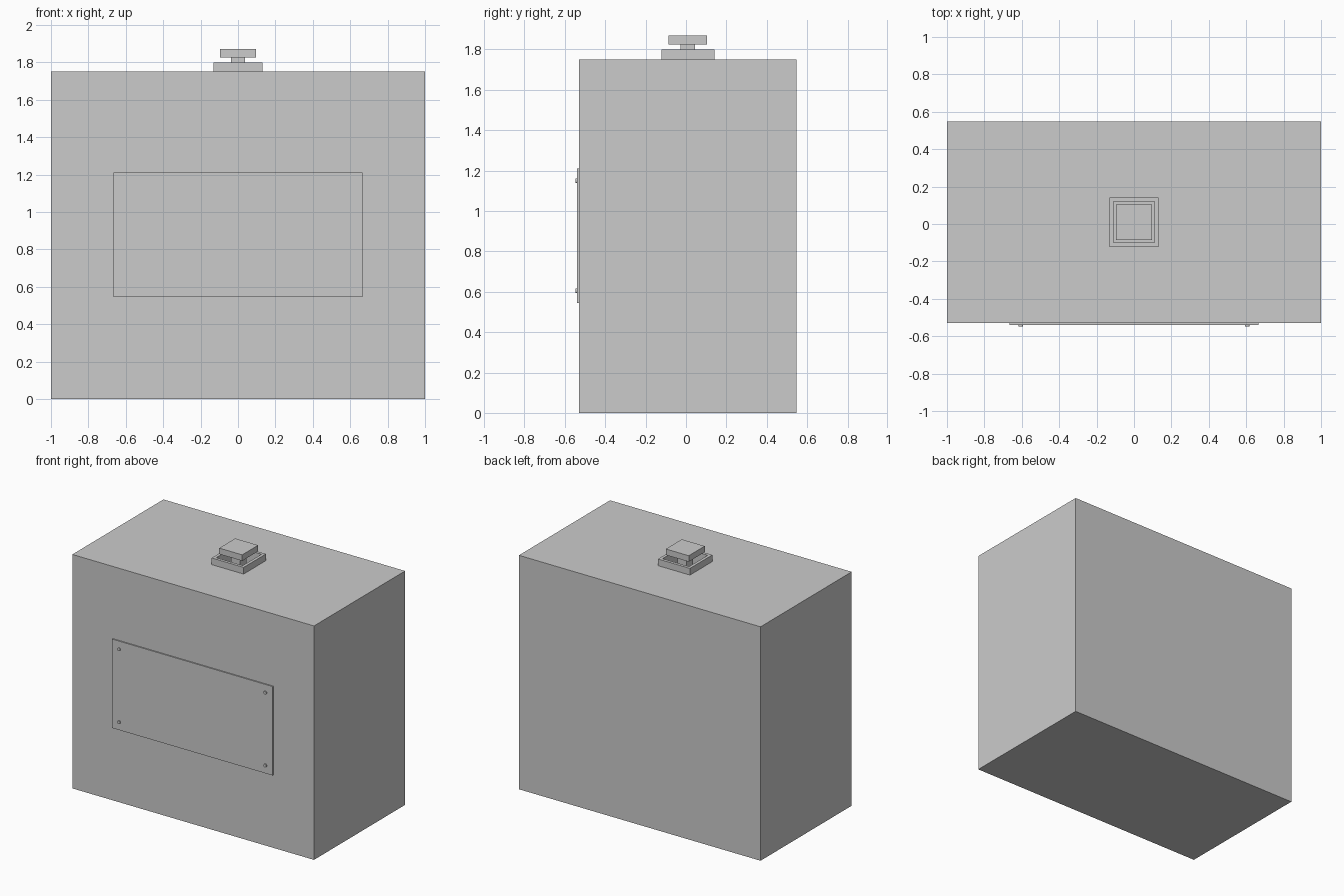
import bpy, bmesh
from mathutils import Matrix

if "Cube" in bpy.data.objects:
    bpy.data.objects.remove(bpy.data.objects["Cube"])


def box(name, x, y, z):
    """Box from (min, max) ranges on each axis."""
    bm = bmesh.new()
    bmesh.ops.create_cube(bm, size=1)
    for v in bm.verts:
        v.co = [(r[0] + r[1]) / 2 + c * (r[1] - r[0]) for r, c in zip((x, y, z), v.co)]
    return finish(name, bm)


def finish(name, bm):
    mesh = bpy.data.meshes.new(name)
    bm.to_mesh(mesh)
    bm.free()
    ob = bpy.data.objects.new(name, mesh)
    bpy.context.collection.objects.link(ob)
    return ob


F, B = -0.53, 0.547        # front and back of the case
T = 0.05                   # board thickness
H0, H1 = -0.10, 0.12       # plunger opening in y
S = 0.11                   # half width of the opening in x
TOP = 1.75

# Case boards
box("bottom_board", (-1, 1), (F, B), (0, T))
box("front_board", (-0.95, 0.95), (F, F + T), (T, TOP - T))
box("back_board", (-0.95, 0.95), (B - T, B), (T, TOP - T))
for side, s in (("left", -1), ("right", 1)):
    box(side + "_board", sorted((s * 0.95, s)), (F, B), (T, TOP - T))
    box(side + "_lid_board", sorted((s * S, s)), (F, B), (TOP - T, TOP))
    # Collar side strips
    box(side + "_collar_strip", sorted((s * S, s * 0.132)), (H0 - 0.022, H1 + 0.022), (TOP, 1.80))

# Lid strips and collar strips before and behind the opening
box("front_lid_strip", (-S, S), (F, H0), (TOP - T, TOP))
box("back_lid_strip", (-S, S), (H1, B), (TOP - T, TOP))
box("front_collar_strip", (-S, S), (H0 - 0.022, H0), (TOP, 1.80))
box("back_collar_strip", (-S, S), (H1, H1 + 0.022), (TOP, 1.80))

# Plunger
box("plunger_stem", (-0.037, 0.037), (-0.028, 0.045), (1.40, 1.825))
box("plunger_knob", (-0.095, 0.095), (-0.086, 0.103), (1.825, 1.87))

# Front plate with four screws
box("front_plate", (-0.665, 0.665), (F - 0.009, F), (0.545, 1.21))
for i, (x, z) in enumerate([(x, z) for x in (-0.605, 0.605) for z in (0.605, 1.15)]):
    bm = bmesh.new()
    bmesh.ops.create_cone(bm, cap_ends=True, segments=12, radius1=0.012, radius2=0.012,
                          depth=0.012,
                          matrix=Matrix.Translation((x, F - 0.011, z)) @ Matrix.Rotation(1.5707963, 4, 'X'))
    finish("plate_screw_%d" % (i + 1), bm)
